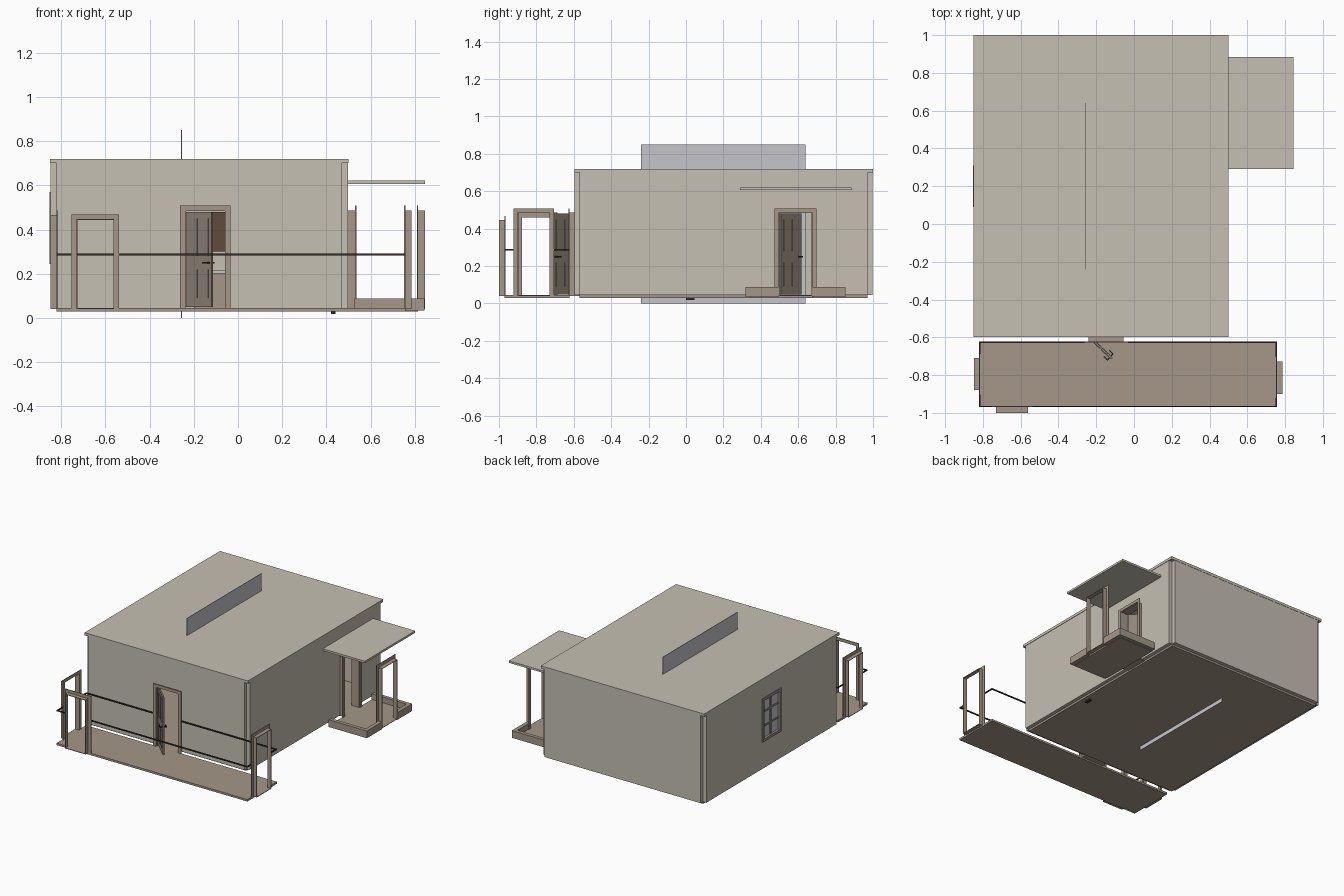
import bpy, bmesh, math
from mathutils import Matrix

if "Cube" in bpy.data.objects:
    bpy.data.objects.remove(bpy.data.objects["Cube"])


def mat(name, r, g, b):
    m = bpy.data.materials.new(name)
    m.diffuse_color = (r, g, b, 1)
    m.use_nodes = True
    m.node_tree.nodes["Principled BSDF"].inputs["Base Color"].default_value = m.diffuse_color
    return m


PLASTER = mat("pale plaster", 0.56, 0.525, 0.45)
TAN = mat("tan wood", 0.375, 0.31, 0.245)
DOOR = mat("door brown", 0.28, 0.235, 0.19)
DARK = mat("dark rail", 0.035, 0.025, 0.022)
GREY = mat("blue grey panel", 0.56, 0.56, 0.60)
FRAME = mat("window frame", 0.30, 0.27, 0.24)
BROWN = mat("cabinet brown", 0.12, 0.07, 0.05)


def finish(name, bm, material):
    bmesh.ops.recalc_face_normals(bm, faces=bm.faces)
    me = bpy.data.meshes.new(name)
    bm.to_mesh(me)
    bm.free()
    me.materials.append(material)
    ob = bpy.data.objects.new(name, me)
    bpy.context.collection.objects.link(ob)
    return ob


def add_box(bm, x0, x1, y0, y1, z0, z1):
    m = Matrix.Translation(((x0 + x1) / 2, (y0 + y1) / 2, (z0 + z1) / 2)) @ \
        Matrix.Diagonal((x1 - x0, y1 - y0, z1 - z0, 1))
    bmesh.ops.create_cube(bm, size=1, matrix=m)


def boxes(name, material, *dims):
    bm = bmesh.new()
    for d in dims:
        add_box(bm, *d)
    return finish(name, bm, material)


def prism(name, material, axis, pts, d0, d1):
    """Extrude an (across, z) outline along the x or y axis."""
    bm = bmesh.new()
    put = (lambda a, z, d: (a, d, z)) if axis == 'y' else (lambda a, z, d: (d, a, z))
    f = bm.faces.new([bm.verts.new(put(a, z, d0)) for a, z in pts])
    r = bmesh.ops.extrude_face_region(bm, geom=[f])
    vec = (0, d1 - d0, 0) if axis == 'y' else (d1 - d0, 0, 0)
    bmesh.ops.translate(bm, vec=vec, verts=[v for v in r['geom'] if isinstance(v, bmesh.types.BMVert)])
    return finish(name, bm, material)


def arch(a0, a1, z0, z1, w):
    """Square arch outline of width w around the opening a0..a1, z0..z1."""
    return [(a0 - w, z0), (a0 - w, z1 + w), (a1 + w, z1 + w), (a1 + w, z0),
            (a1, z0), (a1, z1), (a0, z1), (a0, z0)]


FL = 0.045  # floor level


def portal(name, axis, a0, a1, top, d0, d1, trims):
    """Door lining from d0 to d1, threshold, and flat trims at the given depths."""
    t = 0.004
    prism(name + "_lining", TAN, axis, arch(a0 + t, a1 - t, FL, top - t, t), d0, d1)
    prism(name + "_threshold", TAN, axis,
          [(a0, FL - 0.004), (a1, FL - 0.004), (a1, FL), (a0, FL)], d0, d1)
    for i, d in enumerate(trims):
        prism(f"{name}_trim_{i}", TAN, axis, arch(a0, a1, FL, top, 0.022), d - 0.003, d + 0.003)


def wall_with_door(name, axis, a0, a1, h0, h1, top, d0, d1):
    pts = [(a0, FL), (a0, 0.70), (a1, 0.70), (a1, FL), (h1, FL), (h1, top), (h0, top), (h0, FL)]
    prism(name, PLASTER, axis, pts, d0, d1)


# House shell: floor, roof slab and walls set outside the floor edge
boxes("house_floor", TAN, (-0.82, 0.47, -0.57, 0.97, 0.03, FL))
boxes("roof_slab", PLASTER, (-0.85, 0.50, -0.597, 1.0, 0.70, 0.72))
wall_with_door("front_wall", 'y', -0.82, 0.47, -0.24, -0.055, 0.49, -0.595, -0.57)
wall_with_door("right_wall", 'x', -0.57, 0.97, 0.495, 0.675, 0.49, 0.47, 0.497)
boxes("back_wall", PLASTER, (-0.82, 0.47, 0.97, 0.998, FL, 0.70))

# Left wall with a window opening
left = boxes("left_wall", PLASTER, (-0.847, -0.82, -0.57, 0.97, FL, 0.70))
cut = boxes("window_cutter", PLASTER, (-0.9, -0.78, 0.10, 0.30, 0.255, 0.56))
cut.hide_render = True
cut.hide_viewport = True
mod = left.modifiers.new("window_opening", 'BOOLEAN')
mod.object = cut
mod.operation = 'DIFFERENCE'
mod.solver = 'EXACT'

# Window: outer frame, glazing bars and glass
Y0, Y1, Z0, Z1, W = 0.09, 0.31, 0.245, 0.57, 0.02
bars = [(-0.853, -0.82, Y0, Y0 + W, Z0, Z1), (-0.853, -0.82, Y1 - W, Y1, Z0, Z1),
        (-0.853, -0.82, Y0 + W, Y1 - W, Z0, Z0 + W), (-0.853, -0.82, Y0 + W, Y1 - W, Z1 - W, Z1),
        (-0.842, -0.828, 0.194, 0.206, Z0 + W, Z1 - W)]
for k in (1, 2):
    z = Z0 + (Z1 - Z0) * k / 3
    bars.append((-0.842, -0.828, Y0 + W, Y1 - W, z - 0.006, z + 0.006))
boxes("window_frame", FRAME, *bars)
boxes("window_glass", GREY, (-0.836, -0.834, Y0 + W, Y1 - W, Z0 + W, Z1 - W))

# Thin divider running through roof and floor
boxes("divider_panel", GREY, (-0.257, -0.254, -0.24, 0.64, 0.0, 0.85))

# Simple interior cabinet and a small floor fitting
boxes("cabinet_base", TAN, (-0.2, 0.1, 0.88, 0.965, FL, 0.2))
boxes("cabinet_top", GREY, (-0.2, 0.1, 0.87, 0.965, 0.2, 0.215))
boxes("wall_cabinet", BROWN, (-0.2, 0.1, 0.91, 0.965, 0.3, 0.48))
boxes("floor_fitting", DARK, (0.42, 0.44, 0.0, 0.045, 0.018, 0.03))

# Front porch deck and its portals
PX0, PX1, PY0, PY1 = -0.82, 0.757, -0.97, -0.622
boxes("porch_deck", TAN, (PX0, PX1, PY0, PY1, 0.03, FL))
portal("front_door", 'y', -0.24, -0.055, 0.487, PY1, -0.57, (PY1 - 0.003, -0.567))
portal("porch_front", 'y', -0.73, -0.56, 0.447, -1.0, PY0, (PY0 + 0.003,))
portal("porch_left", 'x', -0.88, -0.71, 0.465, -0.848, PX0, (PX0 + 0.003,))
portal("porch_right", 'x', -0.90, -0.727, 0.487, PX1, 0.785, (PX1 - 0.003,))

# Floating rail around the porch, broken at every portal
R, RZ0, RZ1 = 0.007, 0.283, 0.292
rails = []
for a, b in ((PX0, -0.262), (-0.033, PX1)):
    rails.append((a, b, PY1 - R, PY1, RZ0, RZ1))
for a, b in ((PX0, -0.752), (-0.538, PX1)):
    rails.append((a, b, PY0, PY0 + R, RZ0, RZ1))
for a, b in ((PY0 + R, -0.902), (-0.688, PY1 - R)):
    rails.append((PX0, PX0 + R, a, b, RZ0, RZ1))
for a, b in ((PY0 + R, -0.922), (-0.705, PY1 - R)):
    rails.append((PX1 - R, PX1, a, b, RZ0, RZ1))
boxes("porch_rail", DARK, *rails)

# Side porch: deck, low curbs, canopy and portals
boxes("side_deck", TAN, (0.527, 0.815, 0.345, 0.826, 0.03, FL))
boxes("side_curb", TAN,
      (0.527, 0.815, 0.318, 0.345, 0.034, 0.088), (0.527, 0.815, 0.826, 0.853, 0.034, 0.088),
      (0.815, 0.843, 0.318, 0.495, 0.034, 0.088), (0.815, 0.843, 0.675, 0.853, 0.034, 0.088))
boxes("side_canopy", PLASTER, (0.498, 0.845, 0.29, 0.885, 0.606, 0.621))
portal("side_door", 'x', 0.495, 0.675, 0.487, 0.47, 0.53, (0.533, 0.467))
portal("side_outer", 'x', 0.495, 0.675, 0.487, 0.815, 0.845, (0.812,))


def door(name, hinge, angle, length):
    """Panelled door leaf swung about its hinge, with lever handles."""
    place = Matrix.Translation((hinge[0], hinge[1], 0)) @ Matrix.Rotation(angle, 4, 'Z')
    T = 0.005
    leaf = boxes(name, DOOR, (0, length, -T, T, FL + 0.004, 0.48))
    plates = []
    for s in (-1, 1):
        y0, y1 = sorted((s * T, s * (T + 0.003)))
        for z0, z1 in ((0.09, 0.22), (0.28, 0.45)):
            for k in (0, 1):
                x0 = length * (0.12 + 0.42 * k)
                plates.append((x0, x0 + length * 0.34, y0, y1, z0, z1))
    panels = boxes(name + "_panels", DOOR, *plates)
    h = []
    for s in (-1, 1):
        for u, v, a, b, z in ((length - 0.017, length - 0.01, T, 0.025, 0.004),
                              (length - 0.04, length - 0.01, 0.019, 0.025, 0.004)):
            y0, y1 = sorted((s * a, s * b))
            h.append((u, v, y0, y1, 0.25 - z, 0.25 + z))
    handle = boxes(name + "_handle", DARK, *h)
    for ob in (leaf, panels, handle):
        ob.matrix_world = place


door("front_door_leaf", (-0.232, -0.602), math.atan2(-0.115, 0.12), 0.16)
door("side_door_leaf", (0.478, 0.504), math.atan2(0.115, -0.12), 0.16)
